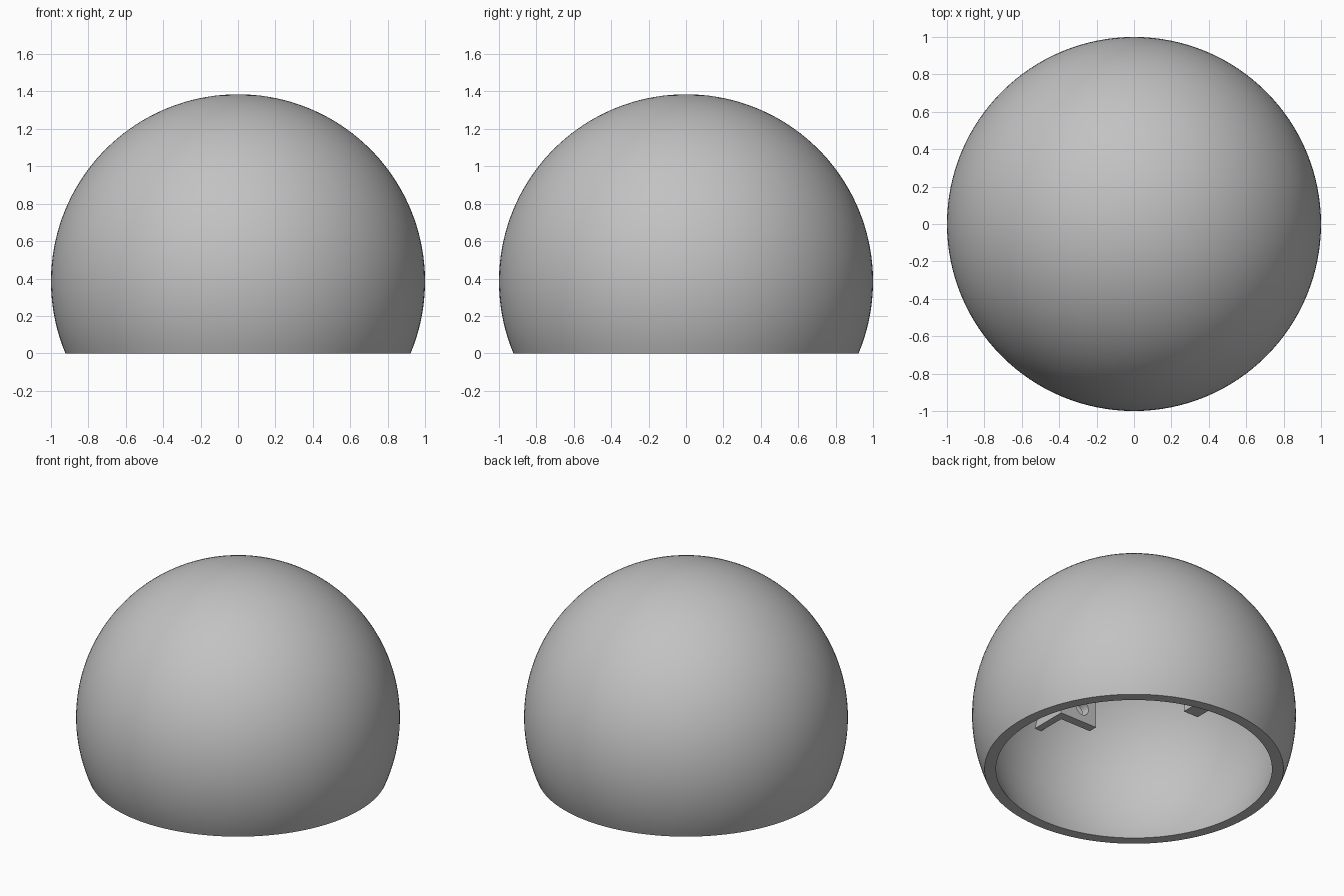
import bpy, bmesh, math
from mathutils import Vector, Matrix

if "Cube" in bpy.data.objects:
    bpy.data.objects.remove(bpy.data.objects["Cube"])

CZ, R_OUT, R_IN = 0.385, 1.0, 0.935     # sphere centre height and shell radii
SEGS, RINGS = 128, 48

grey = bpy.data.materials.new("plain_grey")
grey.diffuse_color = (0.54, 0.54, 0.54, 1)
grey.use_nodes = True
grey.node_tree.nodes["Principled BSDF"].inputs["Base Color"].default_value = grey.diffuse_color


def finish(bm, name):
    bmesh.ops.recalc_face_normals(bm, faces=bm.faces)
    mesh = bpy.data.meshes.new(name)
    bm.to_mesh(mesh)
    bm.free()
    mesh.materials.append(grey)
    ob = bpy.data.objects.new(name, mesh)
    bpy.context.collection.objects.link(ob)
    return ob


def smooth(ob):
    bpy.ops.object.select_all(action='DESELECT')
    ob.select_set(True)
    bpy.context.view_layer.objects.active = ob
    bpy.ops.object.shade_smooth_by_angle(angle=math.radians(30))


def arc(r):
    """Half-profile from the pole down to the cut at z = 0."""
    end = math.acos(-CZ / r)
    return [Vector((r * math.sin(end * i / RINGS), 0, CZ + r * math.cos(end * i / RINGS)))
            for i in range(RINGS + 1)]


# Hollow dome: outer arc, flat rim, inner arc, spun around z
bm = bmesh.new()
pts = arc(R_OUT) + arc(R_IN)[::-1]
verts = [bm.verts.new(p) for p in pts]
edges = [bm.edges.new(pair) for pair in zip(verts, verts[1:])]
bmesh.ops.spin(bm, geom=verts + edges, cent=(0, 0, 0), axis=(0, 0, 1),
               angle=math.tau, steps=SEGS, use_duplicate=False)
bmesh.ops.remove_doubles(bm, verts=bm.verts, dist=1e-5)
dome = finish(bm, "dome_shell")
smooth(dome)


def boolean(ob, cutter, operation):
    mod = ob.modifiers.new(operation.lower(), 'BOOLEAN')
    mod.operation, mod.object, mod.solver = operation, cutter, 'EXACT'
    bpy.context.view_layer.objects.active = ob
    bpy.ops.object.modifier_apply(modifier=mod.name)
    bpy.data.objects.remove(cutter)


def box(name, lo, hi):
    lo, hi = Vector(lo), Vector(hi)
    bm = bmesh.new()
    bmesh.ops.create_cube(bm, size=1, matrix=Matrix.Translation((lo + hi) / 2)
                          @ Matrix.Diagonal((*(hi - lo), 1)))
    return finish(bm, name)


def lug(name, lo, hi, hole=None, axis='Y'):
    """Block hanging from the inside of the shell, trimmed to it, with a hole."""
    ob = box(name, lo, hi)
    bm = bmesh.new()
    bmesh.ops.create_uvsphere(bm, u_segments=64, v_segments=32, radius=0.965,
                              matrix=Matrix.Translation((0, 0, CZ)))
    boolean(ob, finish(bm, "trim"), 'INTERSECT')
    if hole:
        turn = Matrix.Rotation(math.pi / 2, 4, 'X' if axis == 'Y' else 'Y')
        bm = bmesh.new()
        bmesh.ops.create_cone(bm, cap_ends=True, segments=24, radius1=0.05, radius2=0.05,
                              depth=0.3, matrix=Matrix.Translation(hole) @ turn)
        boolean(ob, finish(bm, "hole_cutter"), 'DIFFERENCE')
    smooth(ob)


# Mounting lugs inside the dome, repeated on opposite sides
Z0 = CZ + 0.28
for s, side in ((-1, "front"), (1, "back")):
    ys = sorted((s * 0.64, s * 0.70))
    lug(side + "_plate_lug", (-0.23, ys[0], Z0), (0.05, ys[1], CZ + 0.8),
        hole=(-0.12, s * 0.67, Z0 + 0.10))
    ys = sorted((s * 0.69, s * 0.95))
    lug(side + "_wall_arm", (0.0, ys[0], Z0), (0.05, ys[1], CZ + 0.8))
for s, side in ((-1, "left"), (1, "right")):
    xs = sorted((s * 0.52, s * 0.63))
    lug(side + "_block_lug", (xs[0], -0.14, Z0), (xs[1], -0.02, CZ + 0.9),
        hole=(s * 0.575, -0.08, Z0 + 0.09), axis='X')
